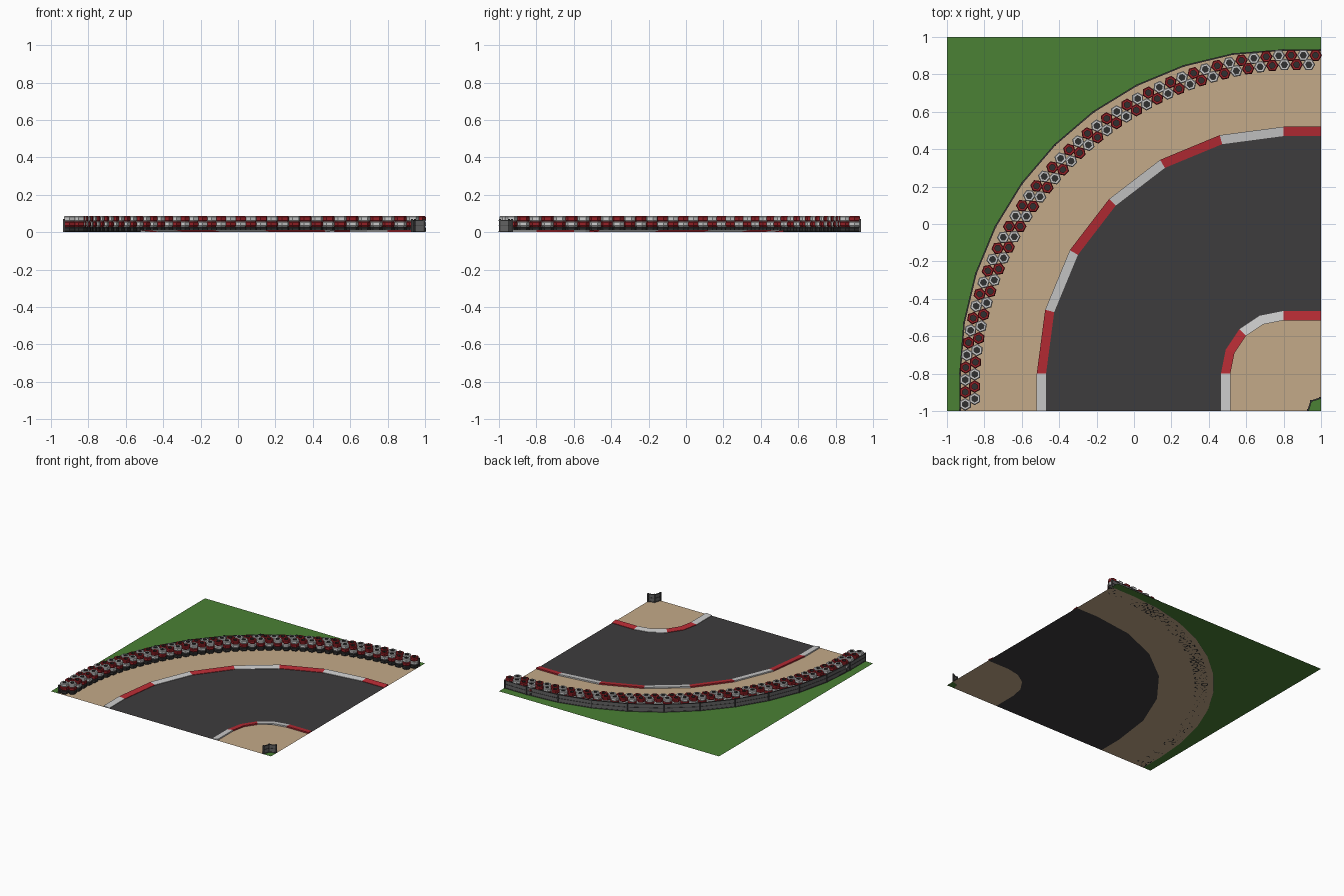
import bpy, bmesh
from math import sin, cos, pi, radians
from mathutils import Vector

if "Cube" in bpy.data.objects:
    bpy.data.objects.remove(bpy.data.objects["Cube"])


def material(name, r, g, b):
    m = bpy.data.materials.new(name)
    m.diffuse_color = (r, g, b, 1)
    m.use_nodes = True
    m.node_tree.nodes["Principled BSDF"].inputs["Base Color"].default_value = m.diffuse_color
    return m


GRASS = material("grass", .07, .22, .035)
SAND = material("sand", .55, .40, .25)
ASPHALT = material("asphalt", .048, .045, .047)
RED = material("red", .48, .025, .035)
WHITE = material("white", .55, .55, .55)
TYRE_RED = material("tyre_red", .30, .015, .02)
RUBBER = material("rubber", .03, .03, .03)
CONCRETE = material("concrete", .12, .12, .12)
STEEL = material("steel", .05, .05, .05)


def finish(bm, name, *mats, fix=True):
    if fix:
        bmesh.ops.recalc_face_normals(bm, faces=bm.faces)
    me = bpy.data.meshes.new(name)
    bm.to_mesh(me)
    bm.free()
    for m in mats:
        me.materials.append(m)
    ob = bpy.data.objects.new(name, me)
    bpy.context.collection.objects.link(ob)
    return ob


def path(r, n):
    """Straight, quarter bend in n steps, straight."""
    arc = [(.8 - r * cos(pi / 2 * i / n), -.8 + r * sin(pi / 2 * i / n)) for i in range(n + 1)]
    return [(.8 - r, -1)] + arc + [(1, -.8 + r)]


def sheet(name, pts, mat):
    bm = bmesh.new()
    f = bm.faces.new([bm.verts.new((x, y, 0)) for x, y in pts])
    f.normal_update()
    if f.normal.z < 0:
        f.normal_flip()
    bmesh.ops.triangulate(bm, faces=bm.faces)
    finish(bm, name, mat, fix=False)


# Ground areas, meeting edge to edge
wall_line = path(1.73, 10)
outer_line, road_out = path(1.32, 6), path(1.27, 6)
road_in, inner_line = path(.335, 4), path(.285, 4)
corner_line = [(.93, -1), (.947, -.947), (1, -.93)]
sheet("outer_grass", wall_line + [(1, 1), (-1, 1), (-1, -1)], GRASS)
sheet("outer_sand", wall_line + outer_line[::-1], SAND)
sheet("road", outer_line + inner_line[::-1], ASPHALT)
sheet("inner_sand", inner_line + corner_line[::-1], SAND)
sheet("inner_grass", corner_line + [(1, -1)], GRASS)


# Kerbs: sloped bars rising away from the road, alternately white and red
def kerb(name, low, high, groups):
    bm = bmesh.new()
    for k in range(len(low) - 1):
        ring = []
        for i in (k, k + 1):
            (lx, ly), (hx, hy) = low[i], high[i]
            ring.append([bm.verts.new(p) for p in
                         ((lx, ly, .0005), (lx, ly, .004), (hx, hy, .011), (hx, hy, .0005))])
        a, b = ring
        faces = [bm.faces.new((a[j], a[(j + 1) % 4], b[(j + 1) % 4], b[j])) for j in range(4)]
        faces += [bm.faces.new(a), bm.faces.new(b[::-1])]
        for f in faces:
            f.material_index = groups[k]
    finish(bm, name, WHITE, RED)


kerb("outer_kerb", road_out, outer_line, [0, 1, 0, 1, 0, 1, 0, 1])
kerb("inner_kerb", road_in, inner_line, [0, 1, 1, 0, 0, 1])


# Barrier walls: thin panels with rails and posts
def box(bm, p, q, thick, z0, z1, mat):
    p, q = Vector((*p, 0)), Vector((*q, 0))
    n = Vector((q.y - p.y, p.x - q.x, 0)).normalized() * thick / 2
    lo = [bm.verts.new(v + Vector((0, 0, z0))) for v in (p - n, p + n, q + n, q - n)]
    hi = [bm.verts.new(v.co + Vector((0, 0, z1 - z0))) for v in lo]
    faces = [bm.faces.new(lo[::-1]), bm.faces.new(hi)]
    faces += [bm.faces.new((lo[i], lo[(i + 1) % 4], hi[(i + 1) % 4], hi[i])) for i in range(4)]
    for f in faces:
        f.material_index = mat


def barrier(name, line):
    bm = bmesh.new()
    for p, q in zip(line, line[1:]):
        box(bm, p, q, .004, 0, .064, 0)
        for z in (.002, .032, .061):
            box(bm, p, q, .008, z, z + .005, 1)
    for x, y in line:
        x, y = min(x, .995), max(y, -.995)
        box(bm, (x - .005, y), (x + .005, y), .01, 0, .07, 1)
    finish(bm, name, CONCRETE, STEEL)


barrier("outer_wall", wall_line)
barrier("corner_wall", corner_line)

# Tyre stacks: two staggered rows of six-sided tyres, three high
H = .029
PROFILE = [(.017, 0), (.029, 0), (.034, .006), (.034, .023), (.029, H), (.017, H)]


def tyre(bm, x, y, z, turn, mat):
    rings = []
    for r, h in PROFILE:
        rings.append([bm.verts.new((x + r * cos(turn + i * pi / 3), y + r * sin(turn + i * pi / 3), z + h))
                      for i in range(6)])
    for k in range(6):
        a, b = rings[k], rings[(k + 1) % 6]
        for i in range(6):
            j = (i + 1) % 6
            f = bm.faces.new((a[i], a[j], b[j], b[i]))
            f.material_index = 2 if k == 5 else mat


def along(s, r):
    """Position and heading at distance s along the barrier."""
    bend = 1.66 * pi / 2
    if s < .2:
        return .8 - r, -1 + s, 0
    if s > .2 + bend:
        return .8 + s - .2 - bend, -.8 + r, pi / 2
    t = (s - .2) / 1.66
    rr = r - .045 * sin(2 * t)
    return .8 - rr * cos(t), -.8 + rr * sin(t), t


COUNT = 46
STEP = (.4 + 1.66 * pi / 2) / COUNT
for row, (r, shift) in enumerate(((1.702, .55), (1.652, 1.0))):
    bm = bmesh.new()
    for i in range(COUNT - row):
        x, y, t = along((i + shift) * STEP, r)
        for level in range(3):
            tyre(bm, x, y, level * H, -t + pi / 6, 2 if level == 0 else (i + level) % 2)
        # dark fill in the hollow
        hub = [bm.verts.new((x + .017 * cos(k * pi / 3 - t + pi / 6),
                             y + .017 * sin(k * pi / 3 - t + pi / 6), .06)) for k in range(6)]
        bm.faces.new(hub).material_index = 2
    finish(bm, ("back_tyre_row", "front_tyre_row")[row], WHITE, TYRE_RED, RUBBER)
